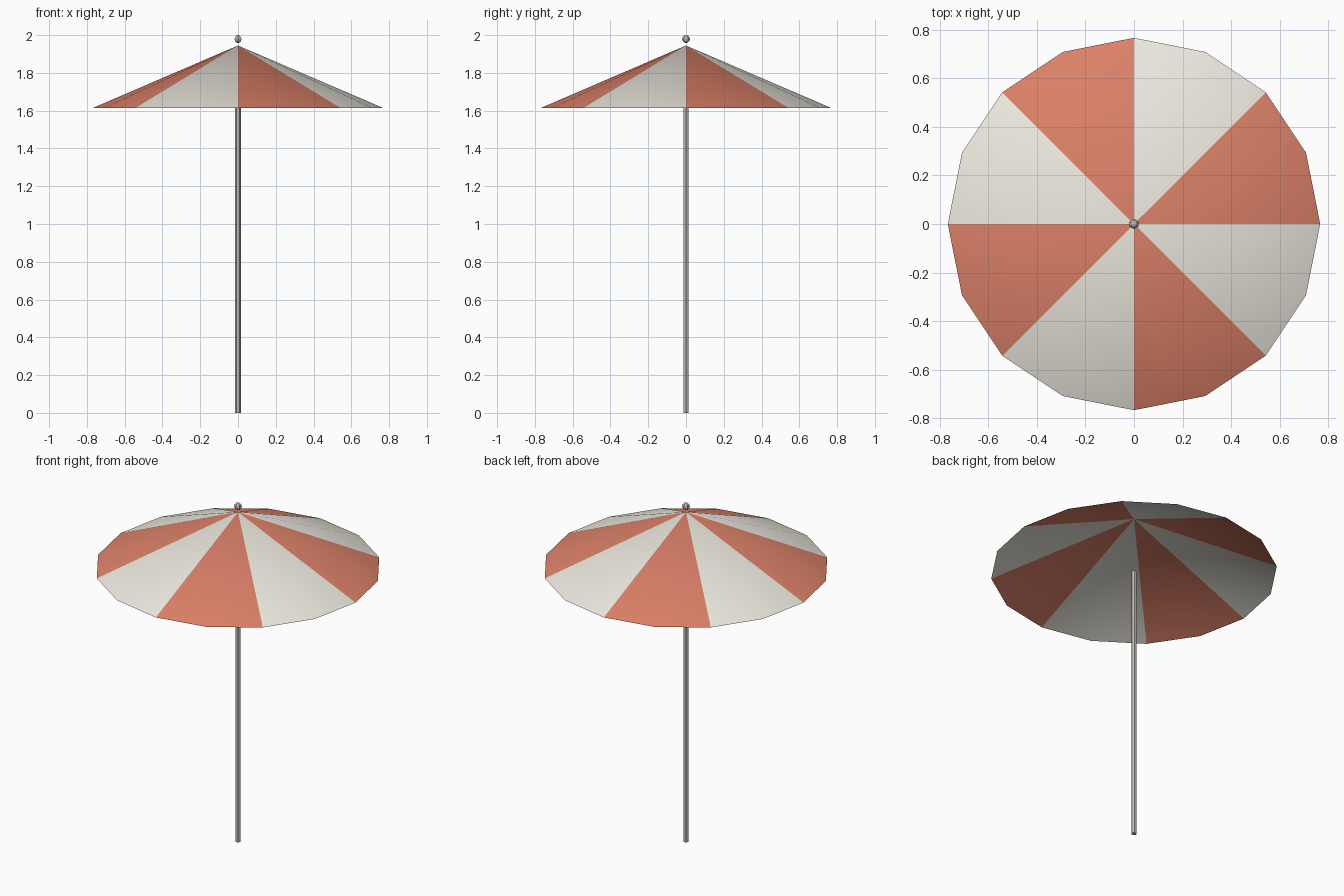
import bpy, bmesh, math

if "Cube" in bpy.data.objects:
    bpy.data.objects.remove(bpy.data.objects["Cube"])


def material(name, rgb):
    m = bpy.data.materials.new(name)
    m.diffuse_color = (*rgb, 1)
    m.use_nodes = True
    m.node_tree.nodes["Principled BSDF"].inputs["Base Color"].default_value = m.diffuse_color
    return m


RED = material("red_cloth", (0.72, 0.22, 0.14))
CREAM = material("cream_cloth", (0.85, 0.82, 0.74))
METAL = material("pole_metal", (0.55, 0.52, 0.46))

SIDES, RADIUS, RIM_Z, APEX_Z = 16, 0.767, 1.615, 1.945

# Canopy: open 16-sided cone, two facets per coloured panel
bm = bmesh.new()
apex = bm.verts.new((0, 0, APEX_Z))
rim = [bm.verts.new((RADIUS * math.cos(a), RADIUS * math.sin(a), RIM_Z))
       for a in (2 * math.pi * i / SIDES for i in range(SIDES))]
for i in range(SIDES):
    face = bm.faces.new((rim[i], rim[(i + 1) % SIDES], apex))
    face.material_index = (i // 2) % 2
    face.smooth = True
mesh = bpy.data.meshes.new("canopy")
bm.to_mesh(mesh)
bm.free()
mesh.materials.append(RED)
mesh.materials.append(CREAM)
bpy.context.collection.objects.link(bpy.data.objects.new("canopy", mesh))

# Pole: slim hexagonal rod, corners on the x axis
POLE_TOP = 1.62
bpy.ops.mesh.primitive_cylinder_add(vertices=6, radius=0.015, depth=POLE_TOP,
                                    location=(0, 0, POLE_TOP / 2),
                                    rotation=(0, 0, math.pi / 6))
pole = bpy.context.object
pole.name = "pole"
pole.data.materials.append(METAL)

# Finial: small low-poly ball just above the canopy
bpy.ops.mesh.primitive_uv_sphere_add(segments=6, ring_count=6, radius=0.021,
                                     location=(0, 0, 1.979))
finial = bpy.context.object
finial.name = "finial"
finial.data.materials.append(METAL)
